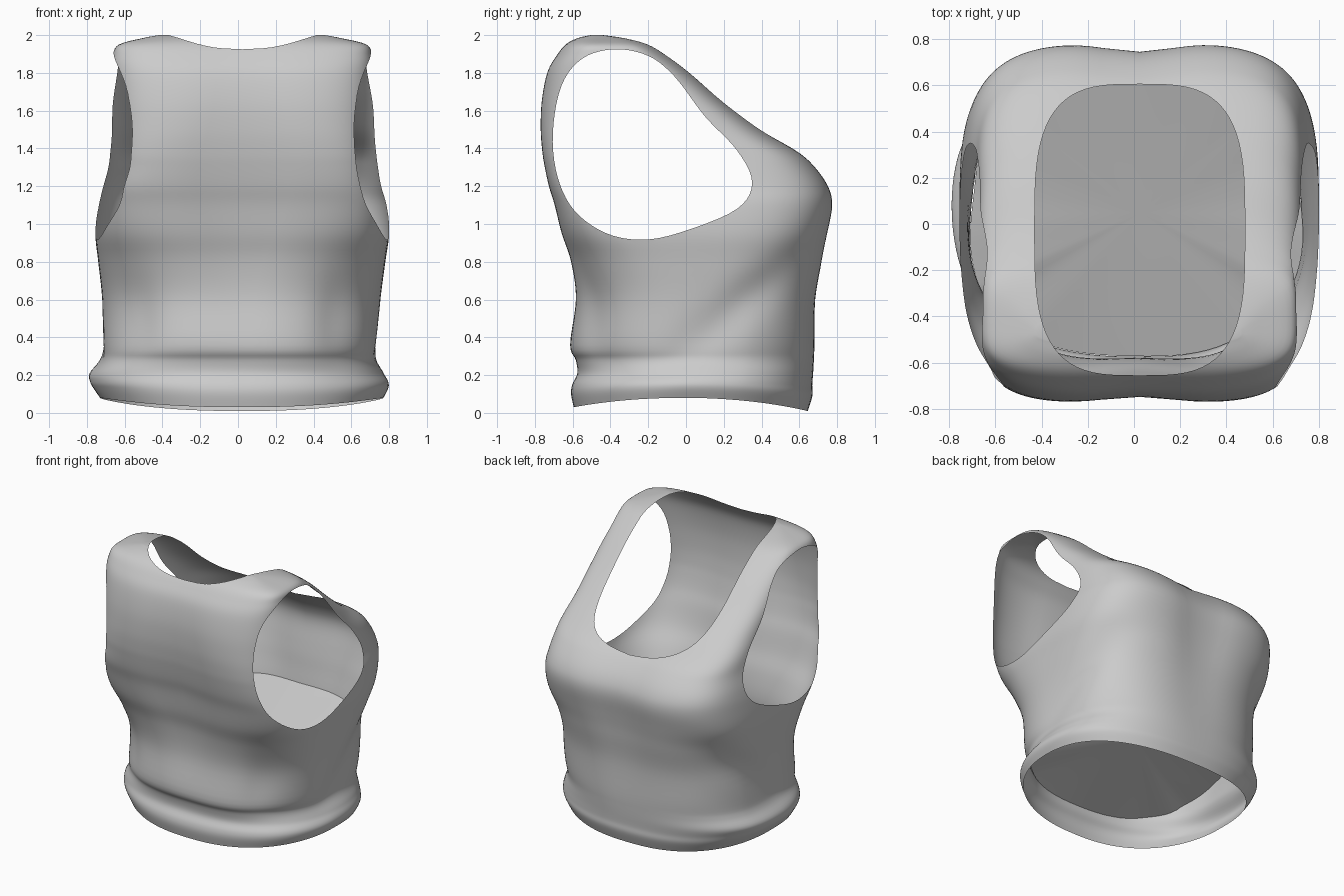
import bpy, bmesh, math
from mathutils import Vector

if "Cube" in bpy.data.objects:
    bpy.data.objects.remove(bpy.data.objects["Cube"])

fabric = bpy.data.materials.new("grey_fabric")
fabric.diffuse_color = (0.6, 0.6, 0.6, 1)
fabric.use_nodes = True
fabric.node_tree.nodes["Principled BSDF"].inputs["Base Color"].default_value = fabric.diffuse_color
waste = bpy.data.materials.new("cut_away")

# Body sections: z, back y, front y, left x, right x, squareness
ROWS = [
    (0.03, -.595, .645, -.73, .77, 2.3), (0.10, -.61, .67, -.765, .795, 2.3),
    (0.15, -.605, .67, -.785, .795, 2.3), (0.21, -.58, .675, -.79, .77, 2.3),
    (0.28, -.59, .68, -.74, .735, 2.35), (0.36, -.62, .685, -.725, .74, 2.4),
    (0.60, -.595, .695, -.72, .755, 2.6), (0.80, -.62, .735, -.74, .78, 3.0),
    (0.95, -.665, .765, -.755, .80, 3.4), (1.10, -.70, .785, -.74, .79, 3.7),
    (1.20, -.73, .76, -.72, .765, 4.0), (1.30, -.752, .69, -.695, .75, 4.1),
    (1.38, -.765, .60, -.685, .74, 4.2), (1.50, -.775, .40, -.68, .735, 4.0),
    (1.65, -.77, .20, -.68, .73, 3.8), (1.80, -.74, .03, -.675, .72, 3.7),
    (1.89, -.69, -.09, -.665, .71, 3.8), (1.95, -.64, -.19, -.63, .68, 3.8),
    (1.985, -.58, -.31, -.50, .54, 3.5), (2.00, -.52, -.42, -.42, .46, 3.0)]
SEG, SUB = 128, 5


def section(t):
    """Smoothly interpolated row at parameter t."""
    i = min(int(t), len(ROWS) - 2)
    f = t - i
    p = [ROWS[max(0, min(len(ROWS) - 1, i + k))] for k in (-1, 0, 1, 2)]
    return [0.5 * (2 * b + (c - a) * f + (2 * a - 5 * b + 4 * c - d) * f * f
                   + (3 * b - a - 3 * c + d) * f ** 3) for a, b, c, d in zip(*p)]


def at_height(z):
    """Section parameter at height z."""
    for i, (a, b) in enumerate(zip(ROWS, ROWS[1:])):
        if a[0] <= z <= b[0]:
            return i + (z - a[0]) / (b[0] - a[0])
    return 0


def bell(v, centre, width):
    return math.exp(-((v - centre) / width) ** 2)


def surface(t, ang):
    """Point on the garment at section t and angle ang."""
    z, yb, yf, xl, xr, p = section(t)
    c, s = math.cos(ang), math.sin(ang)
    if s < 0:  # flatter shoulder-blade area
        p += 1.4 * bell(z, 1.2, 0.28) * min(1, -3 * s)
    else:  # broad straps in front, rounder waist front
        p += (1.3 * bell(z, 1.65, 0.25) + 0.3 * bell(z, 0.4, 0.3)) * min(1, 3 * s)
    x = (xl + xr) / 2 + (xr - xl) / 2 * math.copysign(abs(c) ** (2 / p), c)
    y = (yb + yf) / 2 + (yf - yb) / 2 * math.copysign(abs(s) ** (2 / p), s)
    # hollow between bust points and between shoulder blades
    y -= math.copysign(0.04, s) * bell(x, 0.02, 0.2) * abs(s) * bell(z, 1.2, 0.6)
    # diagonal drapes running from the bust to the sides of the waist
    drape = 0.035 * bell(z - 0.75 * y, 0.35, 0.13) * bell(y, 0.3, 0.4)
    # pinched folds at the back of the waist
    pinch = 0.03 * bell(z, 0.5, 0.22) * bell(abs(x), 0.52, 0.1) * (s < 0)
    # gathered cloth above the hem, mostly at the back
    gather = 0.01 * math.sin(5 * ang + 1) * bell(z, 0.26, 0.1) * (0.6 - 0.4 * s)
    k = 1 - drape - pinch + gather
    # wavy lower edge, lower at front and back than at the sides
    if z < 0.2:
        z += (0.05 * c * c - 0.02 * max(s, 0)) * (0.2 - z) / 0.17
    return Vector((x * k, y * k, z))


def make(name, bm, mats):
    bmesh.ops.recalc_face_normals(bm, faces=bm.faces)
    me = bpy.data.meshes.new(name)
    bm.to_mesh(me)
    bm.free()
    ob = bpy.data.objects.new(name, me)
    bpy.context.collection.objects.link(ob)
    for m in mats:
        me.materials.append(m)
    return ob


def prism(name, outline, offset):
    """Cutter: outline extruded along offset."""
    bm = bmesh.new()
    f = bm.faces.new([bm.verts.new(v) for v in outline])
    out = bmesh.ops.extrude_face_region(bm, geom=[f])["geom"]
    bmesh.ops.translate(bm, vec=offset,
                        verts=[g for g in out if isinstance(g, bmesh.types.BMVert)])
    ob = make(name, bm, [waste])
    ob.hide_render = True
    return ob


# Closed body shell
bm = bmesh.new()
n = (len(ROWS) - 1) * SUB
rings = [[bm.verts.new(surface(r / SUB, 2 * math.pi * i / SEG)) for i in range(SEG)]
         for r in range(n + 1)]
for a, b in zip(rings, rings[1:]):
    for i in range(SEG):
        j = (i + 1) % SEG
        bm.faces.new((a[i], a[j], b[j], b[i]))
bm.faces.new(rings[0]).material_index = 1
bm.faces.new(rings[-1])
top = make("tank_top", bm, [fabric, waste])

# Neck opening cutter
neck = []
for i in range(72):
    a = 2 * math.pi * i / 72
    c, s = math.cos(a), math.sin(a)
    neck.append((0.025 + 0.455 * math.copysign(abs(c) ** 0.6, c),
                 -0.025 + 0.63 * math.copysign(abs(s) ** 0.6, s), 1.25))

# Armhole cutter: smooth closed outline (y, z)
ARM = [(-.38, 1.925), (-.2, 1.89), (-.06, 1.78), (.1, 1.57), (.27, 1.39), (.35, 1.22),
       (.27, 1.08), (0, .965), (-.22, .917), (-.42, .95), (-.59, 1.07), (-.68, 1.25),
       (-.705, 1.48), (-.66, 1.73), (-.55, 1.875)]
arm = []
for i in range(len(ARM)):
    p = [ARM[(i + k) % len(ARM)] for k in (-1, 0, 1, 2)]
    for f in (0, .2, .4, .6, .8):
        y, z = [0.5 * (2 * b + (c - a) * f + (2 * a - 5 * b + 4 * c - d) * f * f
                       + (3 * b - a - 3 * c + d) * f ** 3) for a, b, c, d in zip(*p)]
        arm.append((-1.2, y, z))
# one cutter per side, stopping short of the middle of the back
cutters = [prism("neck_cutter", neck, (0, 0, 1.5)),
           prism("left_armhole_cutter", arm, (0.7, 0, 0)),
           prism("right_armhole_cutter", [(1.2, y, z) for x, y, z in arm], (-0.68, 0, 0))]
bpy.context.view_layer.objects.active = top
top.select_set(True)
for cutter in cutters:
    mod = top.modifiers.new("opening", "BOOLEAN")
    mod.operation = "DIFFERENCE"
    mod.solver = "EXACT"
    mod.material_mode = "TRANSFER"
    mod.object = cutter
    bpy.ops.object.modifier_apply(modifier=mod.name)
for cutter in cutters:
    bpy.data.objects.remove(cutter)

# Keep only the cloth, leaving open neck, armholes and hem
bm = bmesh.new()
bm.from_mesh(top.data)
keep = [m.name if m else "" for m in top.data.materials]
bmesh.ops.delete(bm, geom=[f for f in bm.faces if keep[f.material_index] == waste.name],
                 context="FACES")
for f in bm.faces:
    f.material_index = 0
    f.smooth = True
bm.to_mesh(top.data)
bm.free()
top.data.materials.clear()
top.data.materials.append(fabric)
bpy.data.materials.remove(waste)

# Inner panel: fan closing the waist, sloping down towards the back
bm = bmesh.new()
hub = bm.verts.new((0.03, 0.05, 0.45))
rim = []
for i in range(96):
    a = 2 * math.pi * i / 96
    p = surface(at_height(0.45 + 0.21 * math.sin(a)), a)
    rim.append(bm.verts.new((p.x * 0.995, p.y * 0.995, p.z)))
for i in range(96):
    bm.faces.new((hub, rim[i], rim[(i + 1) % 96]))
panel = make("inner_panel", bm, [fabric])
panel.data.shade_smooth()
